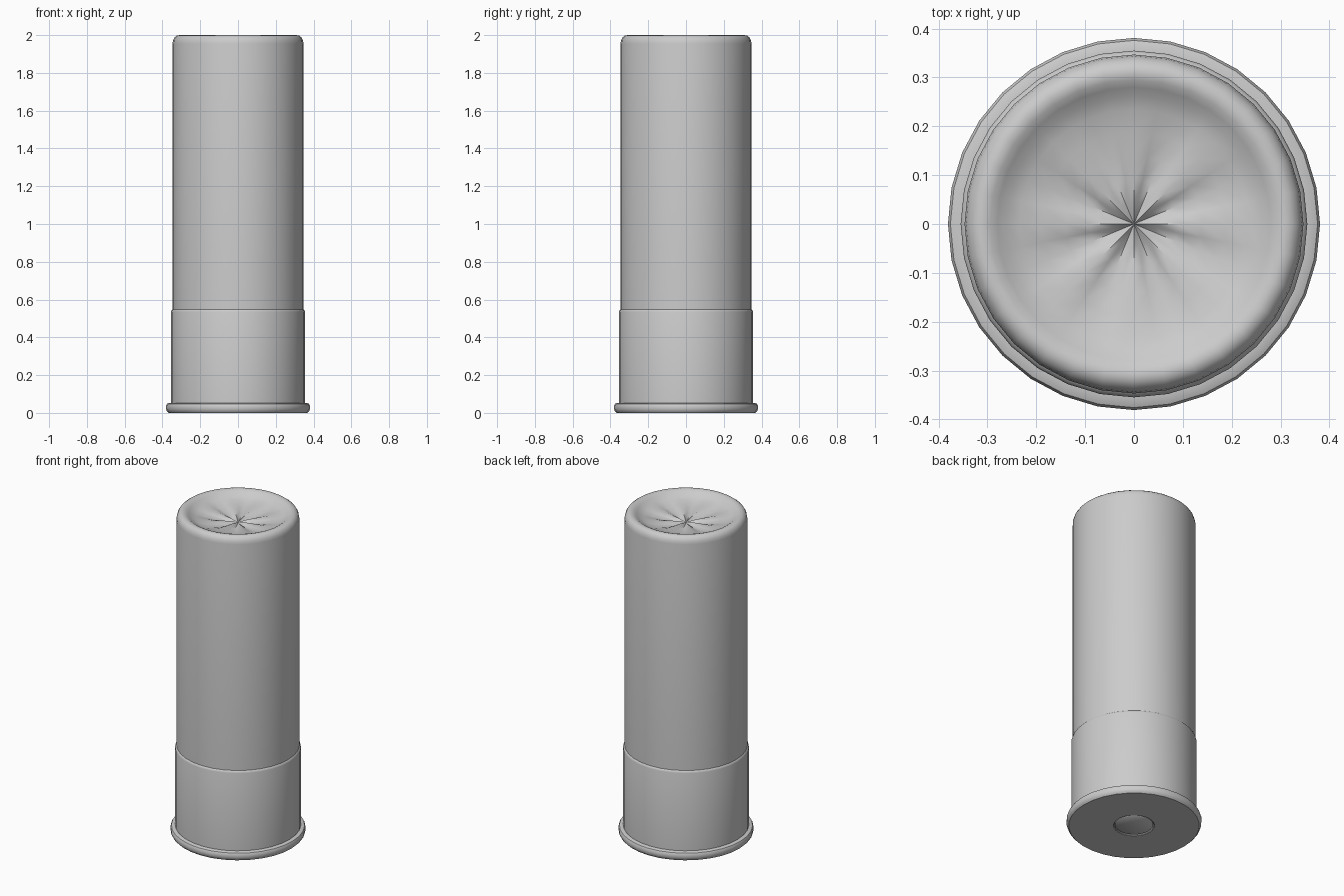
import bpy, bmesh
from math import sin, cos, pi, radians

if "Cube" in bpy.data.objects:
    bpy.data.objects.remove(bpy.data.objects["Cube"])

SIDES = 32
FOLDS = 8


def lathe(name, profile, angle=40):
    """Spin (radius, height, fold depth) points around z; radius 0 closes to a pole."""
    bm = bmesh.new()
    rings = []
    for r, z, fold in profile:
        if r == 0:
            rings.append([bm.verts.new((0, 0, z))] * SIDES)
            continue
        ring = []
        for i in range(SIDES):
            a = 2 * pi * i / SIDES
            dz = fold * (0.5 - 0.5 * cos(FOLDS * a))
            ring.append(bm.verts.new((r * cos(a), r * sin(a), z - dz)))
        rings.append(ring)
    for low, high in zip(rings, rings[1:]):
        for i in range(SIDES):
            j = (i + 1) % SIDES
            corners = list(dict.fromkeys((low[i], low[j], high[j], high[i])))
            bm.faces.new(corners)
    bmesh.ops.recalc_face_normals(bm, faces=bm.faces)
    mesh = bpy.data.meshes.new(name)
    bm.to_mesh(mesh)
    bm.free()
    obj = bpy.data.objects.new(name, mesh)
    bpy.context.collection.objects.link(obj)
    bpy.ops.object.select_all(action='DESELECT')
    obj.select_set(True)
    bpy.context.view_layer.objects.active = obj
    bpy.ops.object.shade_smooth_by_angle(angle=radians(angle))
    return obj


# Metal base: flat head with primer pocket, flared rim, straight cup, rolled lip
lathe("metal_base", [
    (0, 0.02, 0), (0.112, 0.02, 0), (0.112, 0.004, 0), (0.116, 0, 0),
    (0.368, 0, 0), (0.376, 0.008, 0), (0.381, 0.02, 0), (0.381, 0.038, 0),
    (0.376, 0.048, 0), (0.366, 0.052, 0), (0.355, 0.053, 0),
    (0.355, 0.535, 0), (0.352, 0.545, 0), (0.345, 0.55, 0)])

# Primer cap set in the middle of the head
lathe("primer", [
    (0, 0.001, 0), (0.102, 0.001, 0), (0.107, 0.005, 0), (0.107, 0.02, 0)])

# Tube with rounded mouth and a dished, folded crimp closing the end
lathe("hull", [
    (0.347, 0.52, 0), (0.347, 1.955, 0), (0.344, 1.973, 0), (0.336, 1.988, 0),
    (0.324, 1.997, 0), (0.31, 2.0, 0), (0.295, 1.996, 0), (0.28, 1.987, 0.002),
    (0.262, 1.975, 0.004), (0.235, 1.966, 0.008), (0.19, 1.959, 0.014),
    (0.14, 1.954, 0.019), (0.09, 1.949, 0.02), (0.045, 1.943, 0.016),
    (0.015, 1.935, 0.008), (0, 1.93, 0)], angle=60)
